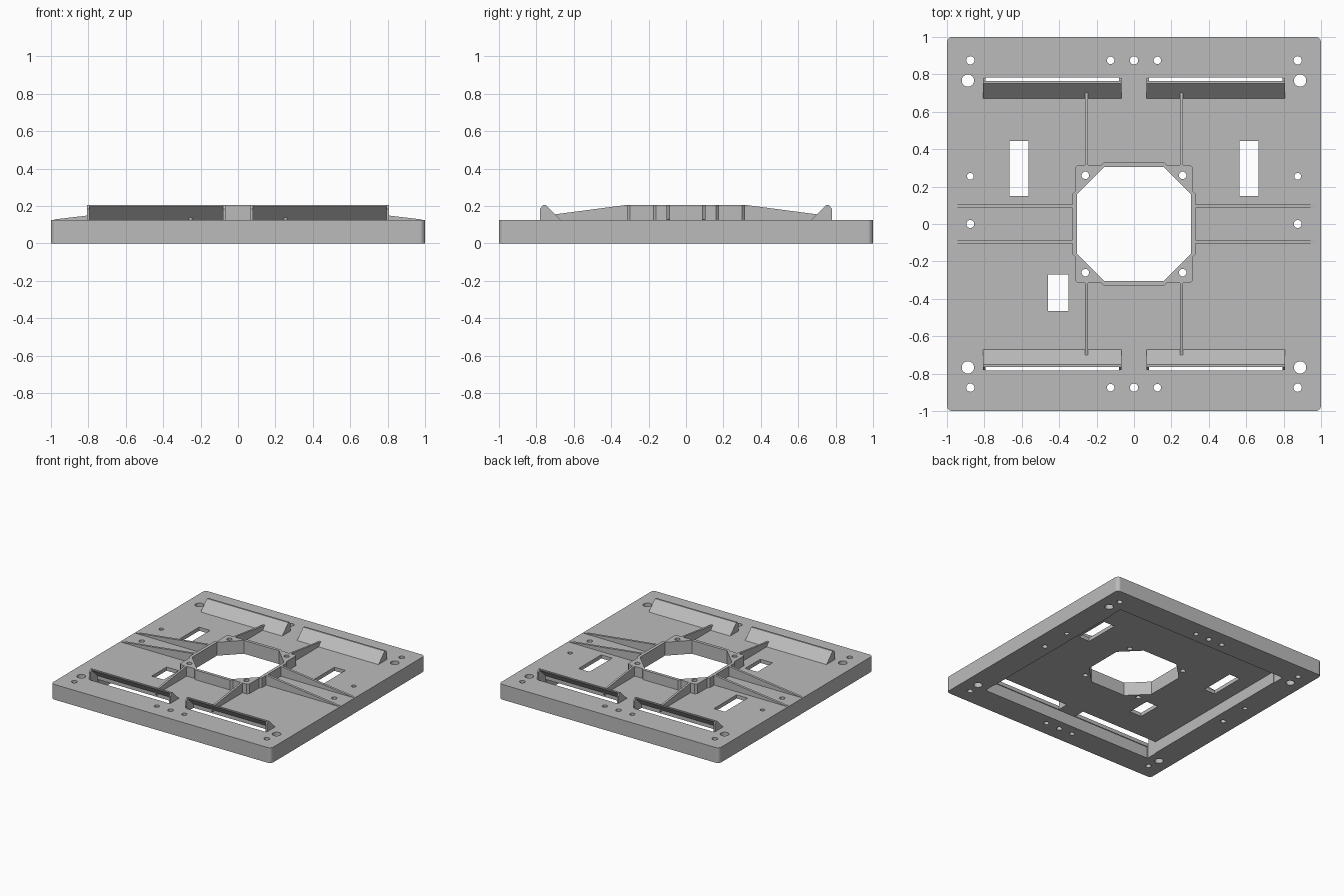
import bpy, bmesh, math
from mathutils import Vector

if "Cube" in bpy.data.objects:
    bpy.data.objects.remove(bpy.data.objects["Cube"], do_unlink=True)

grey = bpy.data.materials.new("matte grey")
grey.use_nodes = True
grey.diffuse_color = (0.5, 0.5, 0.5, 1)
grey.node_tree.nodes["Principled BSDF"].inputs["Base Color"].default_value = (0.5, 0.5, 0.5, 1)

TOP = 0.125      # upper face of the plate
FLOOR = 0.095    # ceiling of the underside recess
CREST = 0.205    # top of hub, ribs and vanes
SIGNS = (-1, 1)


def prism(bm, profile, offset):
    """Extrude a closed loop of 3D points along an offset."""
    face = bm.faces.new([bm.verts.new(p) for p in profile])
    out = bmesh.ops.extrude_face_region(bm, geom=[face])
    verts = [v for v in out["geom"] if isinstance(v, bmesh.types.BMVert)]
    bmesh.ops.translate(bm, verts=verts, vec=Vector(offset))


def upright(bm, points, z0, z1):
    prism(bm, [(x, y, z0) for x, y in points], (0, 0, z1 - z0))


def finish(name, bm):
    bmesh.ops.recalc_face_normals(bm, faces=bm.faces)
    mesh = bpy.data.meshes.new(name)
    bm.to_mesh(mesh)
    bm.free()
    mesh.materials.append(grey)
    obj = bpy.data.objects.new(name, mesh)
    bpy.context.collection.objects.link(obj)
    return obj


def rect(x0, x1, y0, y1):
    return [(x0, y0), (x1, y0), (x1, y1), (x0, y1)]


def circle(x, y, r, n=24):
    return [(x + r * math.cos(math.tau * i / n), y + r * math.sin(math.tau * i / n))
            for i in range(n)]


def four_way(quarter):
    """Mirror a first-quadrant outline into all four quadrants."""
    half = quarter + [(-x, y) for x, y in reversed(quarter)]
    return half + [(-x, -y) for x, y in half]


def cut(obj, cutters):
    for cutter in cutters:
        mod = obj.modifiers.new("cut", "BOOLEAN")
        mod.operation, mod.solver, mod.object = "DIFFERENCE", "EXACT", cutter
    deps = bpy.context.evaluated_depsgraph_get()
    mesh = bpy.data.meshes.new_from_object(obj.evaluated_get(deps))
    obj.modifiers.clear()
    obj.data = mesh


# Base plate with rounded corners
R = 0.03
corner = [(1 - R + R * math.cos(i * math.pi / 12), 1 - R + R * math.sin(i * math.pi / 12))
          for i in range(7)]
bm = bmesh.new()
upright(bm, four_way(corner), 0, TOP)
plate = finish("base_plate", bm)

# Hub collar around the central opening
bm = bmesh.new()
upright(bm, four_way([(0.33, 0.16), (0.315, 0.175), (0.315, 0.3), (0.3, 0.315),
                      (0.175, 0.315), (0.16, 0.33)]), 0.115, CREST)
hub = finish("hub_collar", bm)

# Cutters: underside recess, then every through opening
bm = bmesh.new()
upright(bm, rect(-0.79, 0.79, -0.79, 0.79), -0.1, FLOOR)
recess = finish("recess_cutter", bm)

openings = [four_way([(0.305, 0.16), (0.16, 0.305)]),
            rect(-0.46, -0.35, -0.465, -0.27)]
for s in SIGNS:
    openings.append(rect(*sorted((s * 0.565, s * 0.665)), 0.15, 0.445))
    openings.append(circle(s * 0.875, 0, 0.021))
    openings.append(circle(s * 0.875, 0.255, 0.018))
    openings.append(circle(0, s * 0.875, 0.022))
    for t in SIGNS:
        openings.append(circle(s * 0.26, t * 0.26, 0.02))
        openings.append(circle(s * 0.125, t * 0.875, 0.02))
        openings.append(circle(s * 0.875, t * 0.875, 0.022))
        openings.append(circle(s * 0.888, t * 0.767, 0.033))
        openings.append(rect(*sorted((s * 0.08, s * 0.795)), *sorted((t * 0.69, t * 0.783))))
bm = bmesh.new()
for outline in openings:
    upright(bm, outline, -0.2, 0.4)
holes = finish("opening_cutter", bm)

cut(plate, [recess, holes])
cut(hub, [holes])
for cutter in (recess, holes):
    bpy.data.objects.remove(cutter, do_unlink=True)

# Slanted vanes over the slots, with a cheek at each end
sheet = [(0.67, TOP - 0.005), (0.67, TOP), (0.75, CREST), (0.765, CREST),
         (0.765, 0.198), (0.69, TOP), (0.69, TOP - 0.005)]
cheek = [(0.67, TOP - 0.005), (0.67, TOP), (0.75, CREST), (0.765, CREST),
         (0.78, 0.185), (0.78, TOP - 0.005)]
for s, side in zip(SIGNS, ("right", "left")):
    for t, end in zip(SIGNS, ("front", "back")):
        bm = bmesh.new()
        for profile, x0, x1 in ((sheet, 0.075, 0.8), (cheek, 0.068, 0.08),
                                (cheek, 0.795, 0.808)):
            prism(bm, [(s * x0, t * y, z) for y, z in profile], (s * (x1 - x0), 0, 0))
        finish(f"{end}_{side}_vane", bm)

# Tapering ribs from the hub to the plate sides and to the vanes
long_rib = [(0.315, 0.115), (0.315, CREST), (0.335, CREST), (0.985, 0.128), (0.985, 0.115)]
short_rib = [(0.31, 0.115), (0.31, CREST), (0.325, CREST), (0.705, 0.155), (0.705, 0.115)]
for s, side in zip(SIGNS, ("right", "left")):
    for t, end in zip(SIGNS, ("front", "back")):
        bm = bmesh.new()
        prism(bm, [(s * x, t * 0.085, z) for x, z in long_rib], (0, t * 0.02, 0))
        finish(f"{end}_{side}_side_rib", bm)
        bm = bmesh.new()
        prism(bm, [(s * 0.246, t * y, z) for y, z in short_rib], (s * 0.017, 0, 0))
        finish(f"{end}_{side}_vane_rib", bm)
